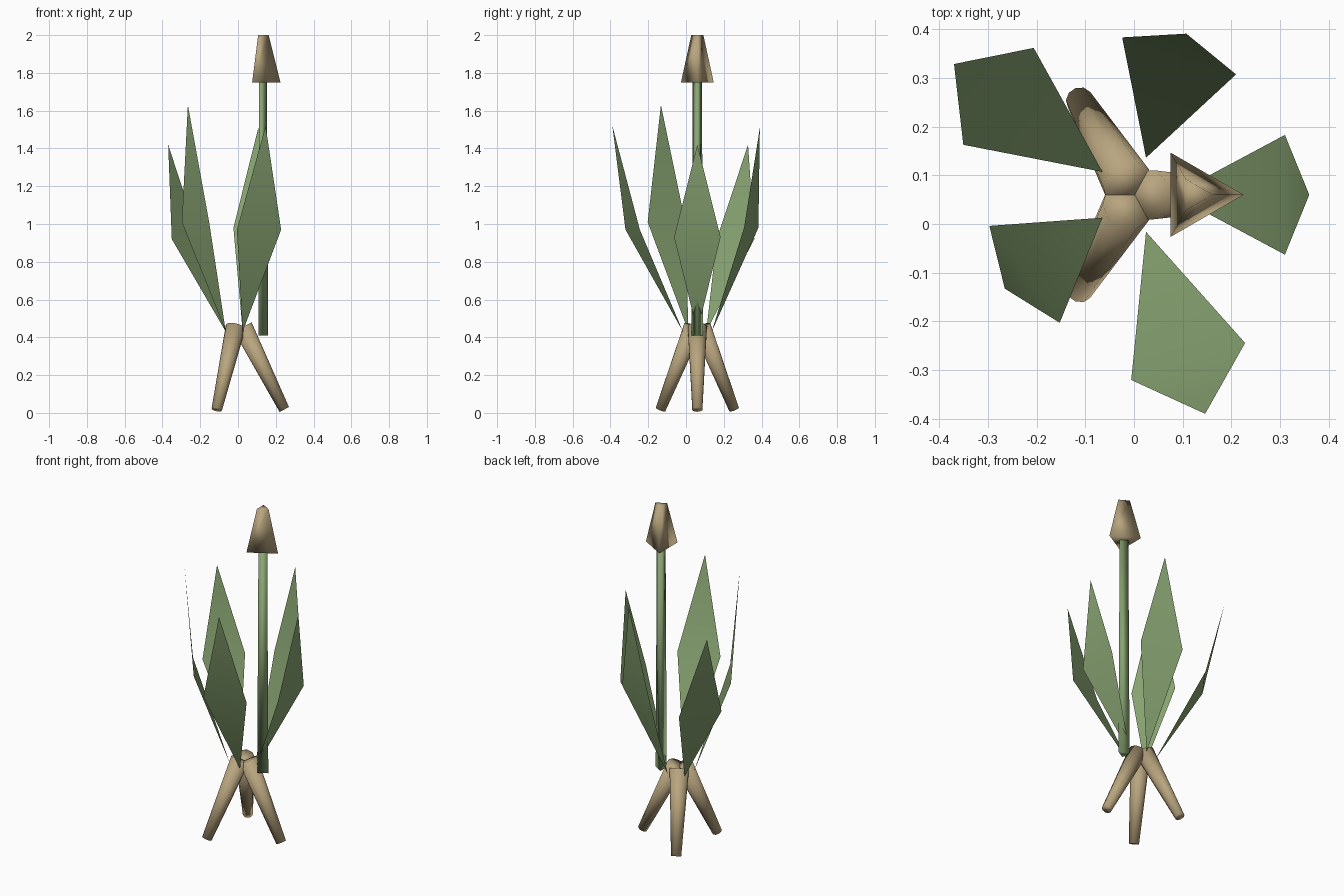
import bpy, bmesh, math
from mathutils import Vector, Matrix

if "Cube" in bpy.data.objects:
    bpy.data.objects.remove(bpy.data.objects["Cube"], do_unlink=True)

AXIS = Vector((0, 0.06, 0))  # centre line of the plant


def material(name, colour):
    mat = bpy.data.materials.new(name)
    mat.use_nodes = True
    mat.diffuse_color = (*colour, 1)
    bsdf = mat.node_tree.nodes["Principled BSDF"]
    bsdf.inputs["Base Color"].default_value = (*colour, 1)
    bsdf.inputs["Roughness"].default_value = 0.8
    return mat


GREEN = material("leaf green", (0.25, 0.375, 0.17))
BROWN = material("root tan", (0.48, 0.375, 0.21))


def finish(name, bm, mat):
    mesh = bpy.data.meshes.new(name)
    for face in bm.faces:
        face.smooth = True
    bm.to_mesh(mesh)
    bm.free()
    mesh.materials.append(mat)
    obj = bpy.data.objects.new(name, mesh)
    bpy.context.scene.collection.objects.link(obj)
    return obj


def taper(name, start, end, r_start, r_end, sides, mat):
    """Closed tapered prism between two points."""
    start, end = Vector(start), Vector(end)
    turn = Vector((0, 0, 1)).rotation_difference(end - start)
    bm = bmesh.new()
    rings = []
    for centre, radius in ((start, r_start), (end, r_end)):
        ring = []
        for i in range(sides):
            a = math.tau * i / sides
            spoke = Vector((math.cos(a), math.sin(a), 0)) * radius
            ring.append(bm.verts.new(centre + turn @ spoke))
        rings.append(ring)
    low, high = rings
    for i in range(sides):
        j = (i + 1) % sides
        bm.faces.new((low[i], low[j], high[j], high[i]))
    bm.faces.new(low[::-1])
    bm.faces.new(high)
    return finish(name, bm, mat)


def leaf(name, angle, mid_r, mid_z, tip_r, tip_z):
    """Kite-shaped blade folded across its widest point."""
    half = 0.123
    spin = Matrix.Rotation(angle, 3, "Z")
    points = [(0.08, 0, 0.43), (mid_r, half, mid_z),
              (tip_r, 0, tip_z), (mid_r, -half, mid_z)]
    bm = bmesh.new()
    base, left, tip, right = [bm.verts.new(AXIS + spin @ Vector(p)) for p in points]
    bm.faces.new((base, right, left))
    bm.faces.new((left, right, tip))
    return finish(name, bm, GREEN)


# Three splayed root legs
for i in range(3):
    out = Matrix.Rotation(math.tau * i / 3, 3, "Z") @ Vector((1, 0, 0))
    reach = 0.245 if i == 0 else 0.225
    taper(f"root_leg_{i + 1}", AXIS + out * reach + Vector((0, 0, 0.018)),
          AXIS + out * 0.025 + Vector((0, 0, 0.455)), 0.028, 0.053, 10, BROWN)

# Five leaves: middle radius and height, tip radius and height
blades = [(0.31, 0.93, 0.36, 1.42), (0.30, 0.98, 0.348, 1.51),
          (0.344, 0.92, 0.457, 1.42), (0.278, 1.01, 0.328, 1.63),
          (0.36, 0.97, 0.473, 1.52)]
for i, blade in enumerate(blades):
    leaf(f"leaf_{i + 1}", math.tau * i / 5, *blade)

# Three-sided stem and bud
taper("stem", (0.125, 0.06, 0.41), (0.125, 0.06, 1.77), 0.035, 0.028, 3, GREEN)
taper("bud", (0.125, 0.06, 1.75), (0.125, 0.06, 2.0), 0.1, 0.037, 3, BROWN)
